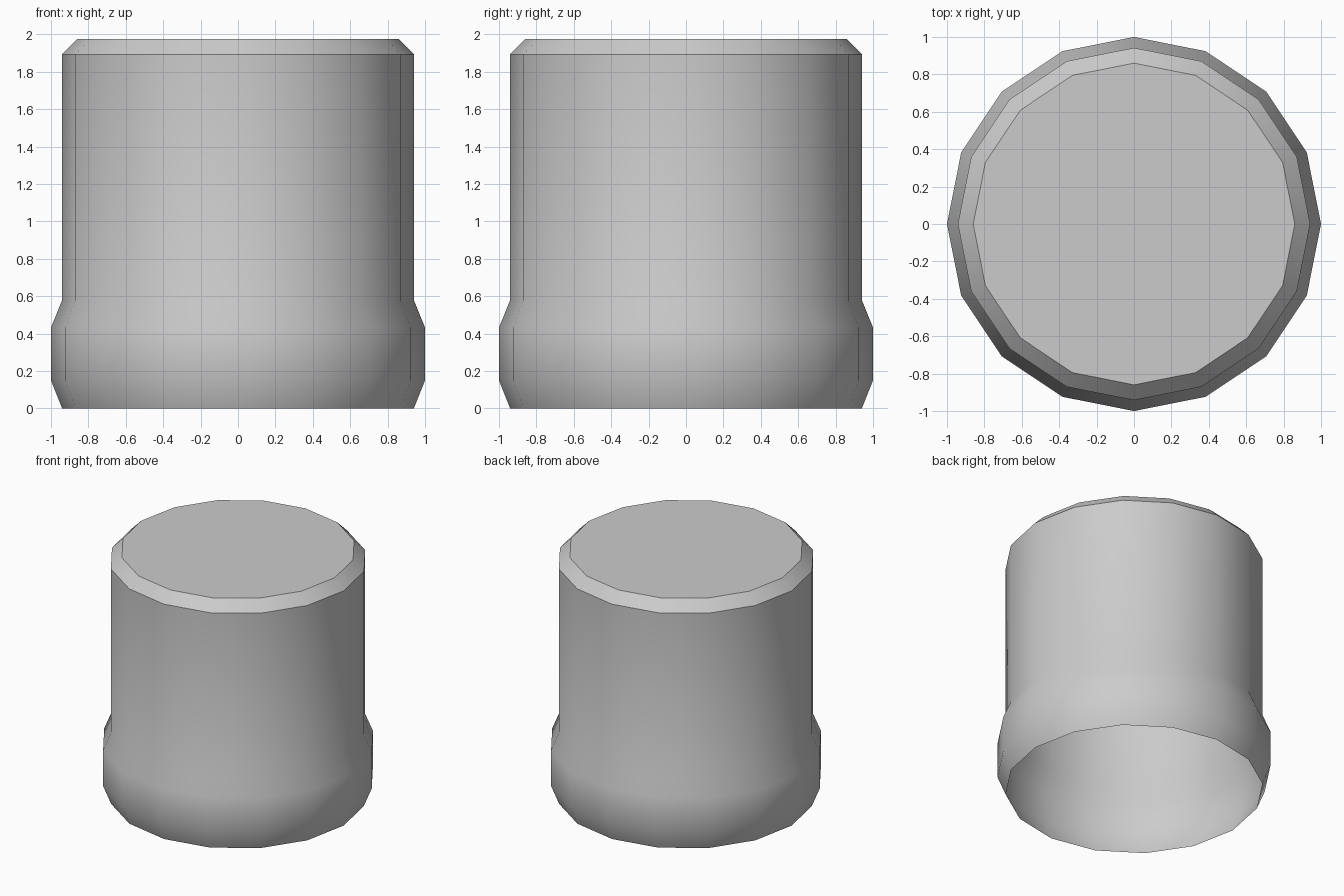
import bpy, bmesh, math

if "Cube" in bpy.data.objects:
    bpy.data.objects.remove(bpy.data.objects["Cube"])

SIDES = 16
# profile of (radius, height) from the open bottom rim to the chamfered top
PROFILE = [(0.94, 0), (1.0, 0.15), (1.0, 0.432), (0.942, 0.575),
           (0.942, 1.892), (0.86, 1.975)]

# hollow cap body: stacked rings, open below, flat lid on top
bm = bmesh.new()
rings = []
for r, z in PROFILE:
    rings.append([bm.verts.new((r * math.cos(2 * math.pi * i / SIDES),
                                r * math.sin(2 * math.pi * i / SIDES), z))
                  for i in range(SIDES)])
for low, high in zip(rings, rings[1:]):
    for i in range(SIDES):
        j = (i + 1) % SIDES
        bm.faces.new((low[i], low[j], high[j], high[i]))
bm.faces.new(rings[-1])

mesh = bpy.data.meshes.new("cap_body")
bm.to_mesh(mesh)
bm.free()
cap = bpy.data.objects.new("cap_body", mesh)
bpy.context.collection.objects.link(cap)

# smooth sides, crisp top edges
bpy.context.view_layer.objects.active = cap
cap.select_set(True)
bpy.ops.object.shade_smooth_by_angle(angle=math.radians(30))
